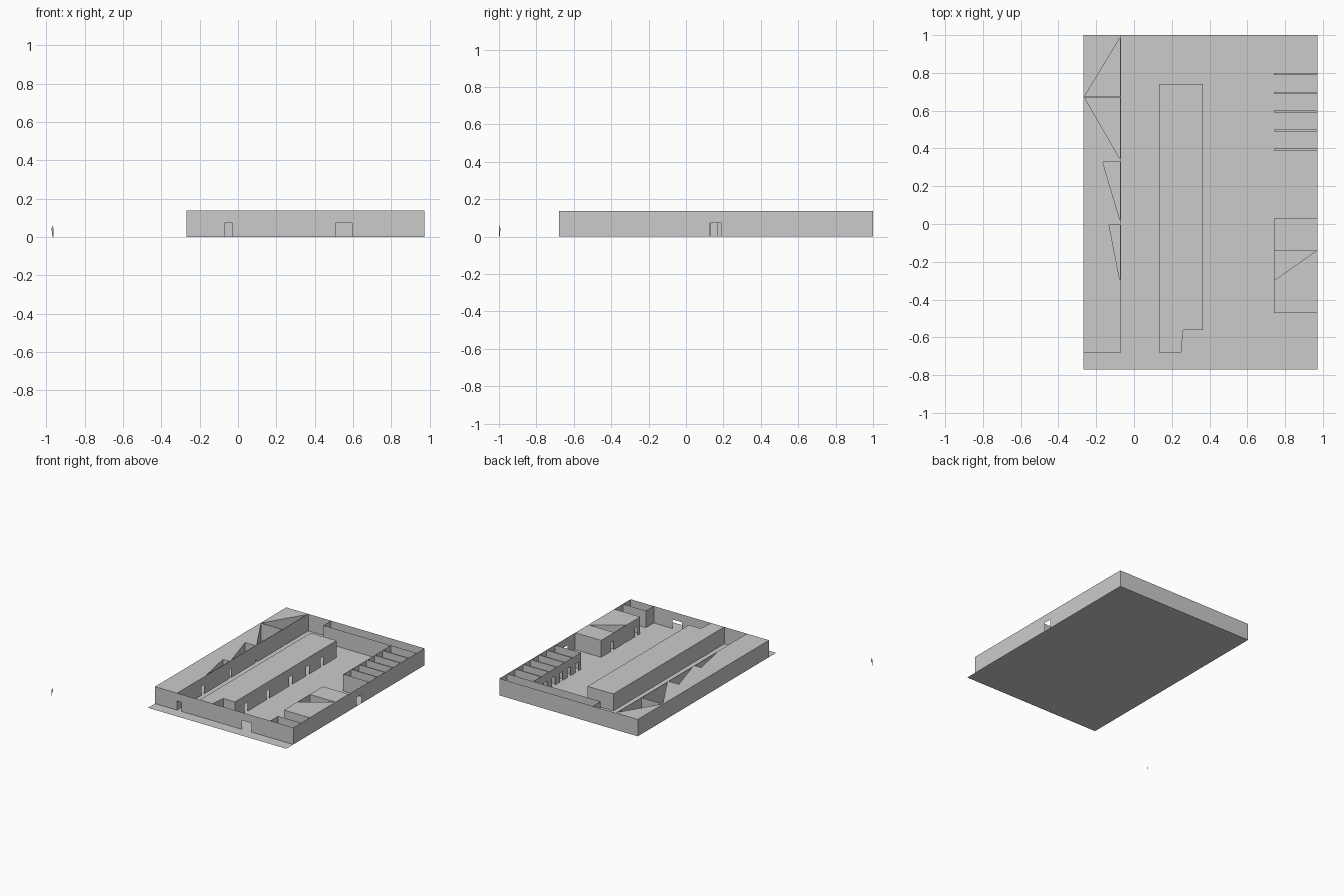
import bpy
from mathutils import Vector
from mathutils.geometry import tessellate_polygon

if "Cube" in bpy.data.objects:
    bpy.data.objects.remove(bpy.data.objects["Cube"])

H, DOOR_H = 0.137, 0.073          # wall and door heights
L, R, F, B = -0.268, 0.972, -0.68, 1.0
LW = -0.07                        # inner face of the left wing
MW, ME = 0.133, 0.365             # middle block sides
RW = 0.74                         # face of the right-hand rooms


def add_mesh(name, verts, faces):
    me = bpy.data.meshes.new(name)
    me.from_pydata(verts, [], faces)
    me.update()
    ob = bpy.data.objects.new(name, me)
    bpy.context.collection.objects.link(ob)
    return ob


def wall(name, a, b, doors=()):
    """Thin wall from a to b; doors are (start, end) distances from a."""
    a, b = Vector(a), Vector(b)
    d = (b - a).normalized()
    verts, faces = [], []

    def panel(s, e, z0):
        p, q, i = a + d * s, a + d * e, len(verts)
        verts.extend([(p.x, p.y, z0), (q.x, q.y, z0), (q.x, q.y, H), (p.x, p.y, H)])
        faces.append((i, i + 1, i + 2, i + 3))

    pos = 0.0
    for s, e in sorted(doors):
        if s > pos:
            panel(pos, s, 0)
        panel(s, e, DOOR_H)
        pos = e
    panel(pos, (b - a).length, 0)
    return add_mesh(name, verts, faces)


def walls(name, pts, closed=False):
    n = len(pts)
    for i in range(n if closed else n - 1):
        wall(f"{name}_{i + 1}", pts[i], pts[(i + 1) % n])


def roof(name, outline, holes=()):
    """Flat roof with light wells cut through it."""
    loops = [[Vector((x, y, H)) for x, y in lp] for lp in [outline, *holes]]
    verts = [v for lp in loops for v in lp]
    add_mesh(name, verts, [tuple(t) for t in tessellate_polygon(loops)])
    for i, h in enumerate(holes):
        walls(f"{name}_well_{i + 1}", h, closed=True)


def doors_at(start, centres, w=0.036):
    return [(c - start - w / 2, c - start + w / 2) for c in centres]


# Ground sheet with front strip
add_mesh("ground", [(L, -0.77, 0), (R, -0.77, 0), (R, B, 0), (L, B, 0)], [(0, 1, 2, 3)])

# Outer walls with entrances
wall("front_wall", (L, F), (R, F), [(LW - L, -0.028 - L), (0.51 - L, 0.595 - L)])
wall("right_wall", (R, F), (R, B), [(0.127 - F, 0.19 - F)])
wall("back_wall", (R, B), (L, B))
wall("left_wall", (L, B), (L, F))

# Left wing with triangular light wells
wells = [
    [(-0.074, 0.985), (-0.262, 0.675), (-0.074, 0.675)],
    [(-0.262, 0.670), (-0.074, 0.345), (-0.074, 0.670)],
    [(-0.165, 0.327), (-0.074, 0.020), (-0.074, 0.327)],
    [(-0.132, -0.005), (-0.074, -0.302), (-0.074, -0.005)],
]
roof("left_wing_roof", [(L, F), (LW, F), (LW, B), (L, B)], wells)
wall("left_wing_wall", (LW, F), (LW, B), doors_at(F, (-0.35, -0.01, 0.33, 0.70)))

# Middle block with a notched front end
mid = [(MW, F), (0.25, F), (0.26, -0.56), (ME, -0.56), (ME, 0.74), (MW, 0.74)]
roof("middle_block_roof", mid)
walls("middle_block_front", mid[1:4])
wall("middle_block_east", mid[3], mid[4], doors_at(-0.56, (-0.42, -0.14, 0.15, 0.37, 0.55)))
walls("middle_block_back", [mid[4], mid[5], mid[0]])

# Long open room along the back
walls("back_room_wall", [(0.135, B), (0.135, 0.9), (R, 0.9)])

# Row of six open stalls
wall("stall_front", (RW, 0.29), (RW, 0.9), doors_at(0.29, [0.34 + 0.1 * i for i in range(6)]))
wall("stall_end", (RW, 0.29), (R, 0.29))
for i in range(5):
    y = 0.39 + 0.1 * i
    bpy.ops.mesh.primitive_cube_add(size=1, location=((RW + R) / 2, y + 0.005, H / 2))
    part = bpy.context.object
    part.name = f"stall_partition_{i + 1}"
    part.scale = (R - RW, 0.01, H)

# Right block with one triangular light well
roof("right_block_roof", [(RW, -0.47), (R, -0.47), (R, 0.03), (RW, 0.03)],
     [[(RW + 0.003, -0.298), (R - 0.003, -0.139), (RW + 0.003, -0.139)]])
wall("right_block_face", (RW, -0.47), (RW, 0.03), doors_at(-0.47, (-0.42, -0.27, -0.11)))
wall("right_block_front", (RW, -0.47), (R, -0.47))
wall("right_block_back", (RW, 0.03), (R, 0.03))

# Small open corner room
walls("corner_room_wall", [(0.765, F), (0.765, -0.58), (R, -0.58)])

# Flat scale figure standing off the corner
half = [(0.0, 0.024), (0.001, 0.0), (0.004, 0.0), (0.004, 0.028), (0.007, 0.030),
        (0.007, 0.047), (0.002, 0.050), (0.003, 0.054), (0.002, 0.060)]
prof = half + [(-x, z) for x, z in reversed(half[1:])]
add_mesh("scale_figure", [(-0.967 + x * 0.75, -0.9965 + x * 0.5, z) for x, z in prof],
         [tuple(range(len(prof)))])
